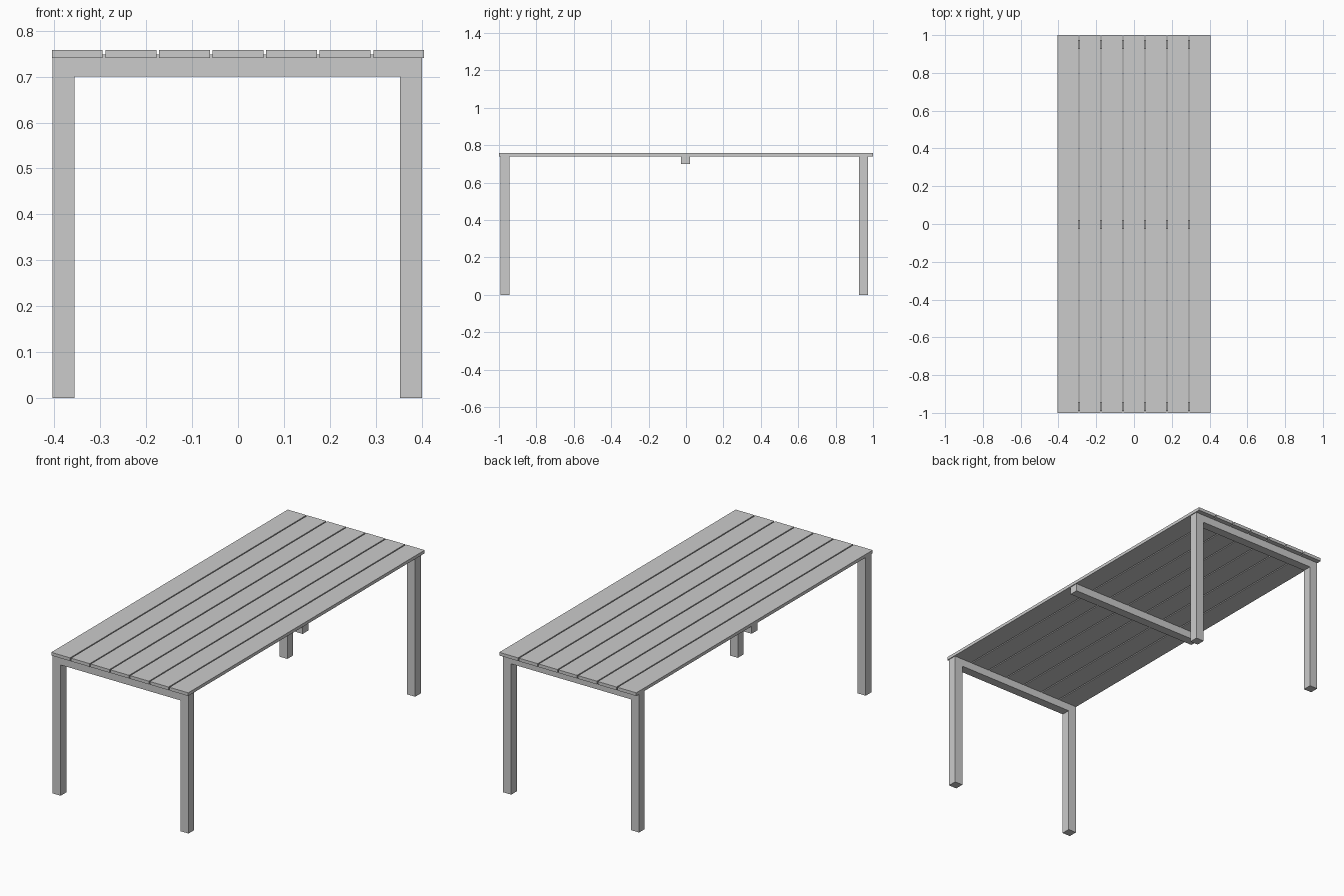
import bpy, bmesh

if "Cube" in bpy.data.objects:
    bpy.data.objects.remove(bpy.data.objects["Cube"])

X0, X1 = -0.404, 0.401      # outer faces of the support frames
BAR = 0.048                 # square bar thickness
Z_LOW, Z_TOP = 0.700, 0.748 # underside and top of the cross bars


def prism(name, profile, y0, y1):
    """Extrude an x-z profile along y."""
    bm = bmesh.new()
    face = bm.faces.new([bm.verts.new((x, y0, z)) for x, z in profile])
    ext = bmesh.ops.extrude_face_region(bm, geom=[face])
    moved = [v for v in ext["geom"] if isinstance(v, bmesh.types.BMVert)]
    bmesh.ops.translate(bm, verts=moved, vec=(0, y1 - y0, 0))
    bmesh.ops.recalc_face_normals(bm, faces=bm.faces)
    mesh = bpy.data.meshes.new(name)
    bm.to_mesh(mesh)
    bm.free()
    obj = bpy.data.objects.new(name, mesh)
    bpy.context.collection.objects.link(obj)
    return obj


def rect(x0, x1, z0, z1):
    return [(x0, z0), (x1, z0), (x1, z1), (x0, z1)]


# Seven tabletop slats with narrow gaps
width, pitch = 0.1107, 0.1167
for i in range(7):
    cx = (i - 3) * pitch
    prism(f"slat_{i + 1}", rect(cx - width / 2, cx + width / 2, 0.741, 0.758), -1, 1)

# End frames: two legs joined by a cross bar
arch = [(X0, 0), (X0 + BAR, 0), (X0 + BAR, Z_LOW), (X1 - BAR, Z_LOW),
        (X1 - BAR, 0), (X1, 0), (X1, Z_TOP), (X0, Z_TOP)]
for name, cy in (("front_leg_frame", -0.967), ("back_leg_frame", 0.950)):
    prism(name, arch, cy - BAR / 2, cy + BAR / 2)

# Middle cross bar under the slats
prism("middle_cross_bar", rect(X0, X1, Z_LOW, Z_TOP), -0.026, 0.022)
